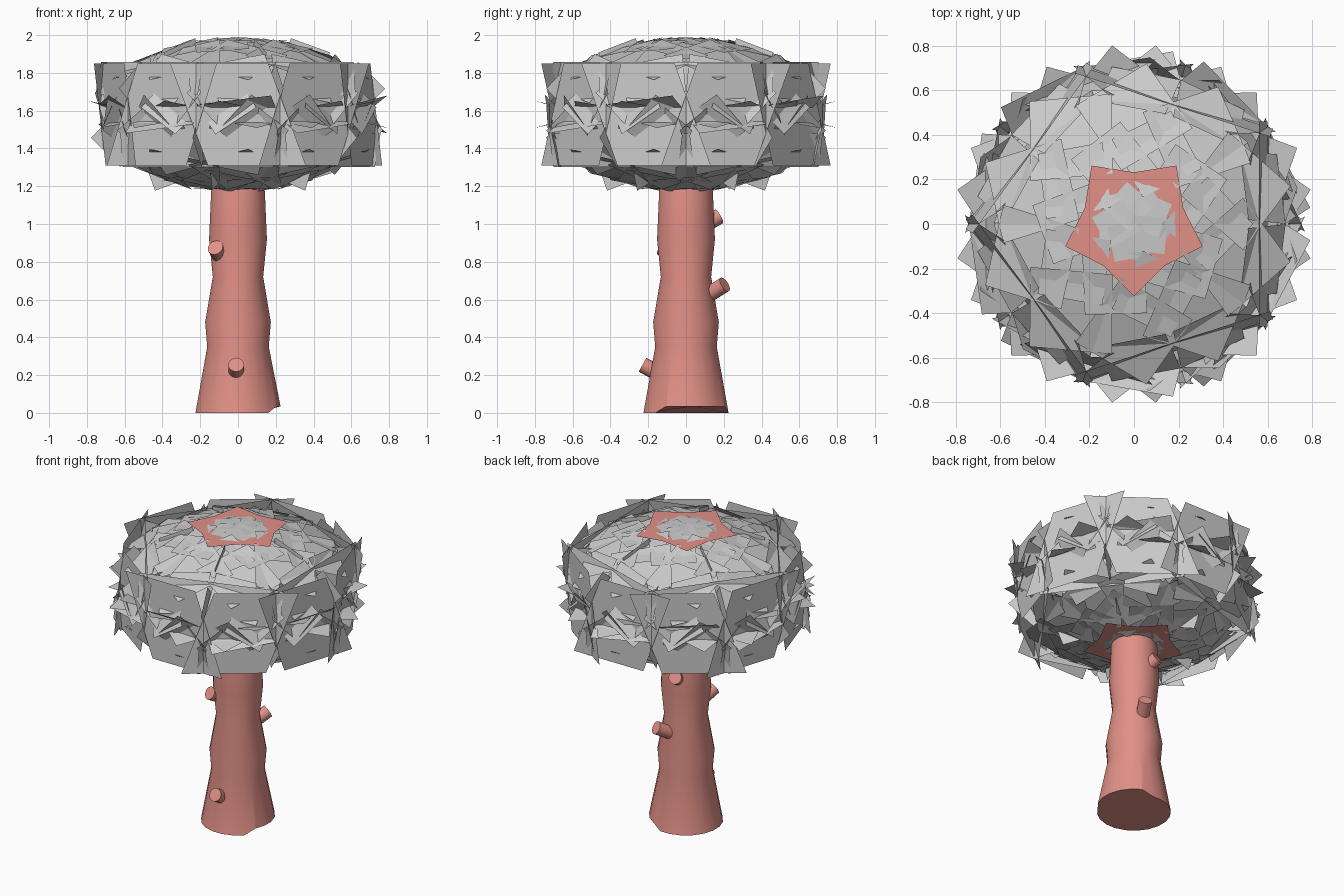
import bpy, bmesh, math
from mathutils import Vector

if "Cube" in bpy.data.objects:
    bpy.data.objects.remove(bpy.data.objects["Cube"])

MID = 1.58  # canopy mid height

pink = bpy.data.materials.new("bark")
pink.diffuse_color = (0.75, 0.28, 0.24, 1)
pink.use_nodes = True
pink.node_tree.nodes["Principled BSDF"].inputs["Base Color"].default_value = pink.diffuse_color


def rad(d):
    return math.radians(d)


def finish(bm, name, mat=None):
    me = bpy.data.meshes.new(name)
    bm.to_mesh(me)
    bm.free()
    ob = bpy.data.objects.new(name, me)
    bpy.context.collection.objects.link(ob)
    if mat:
        me.materials.append(mat)
    return ob


def card(bm, az, r, z, elev, w, h, roll=0, shear=0, turn=0):
    """One flat leaf card; turn swings it about its own vertical axis."""
    a, e = rad(az), rad(elev)
    b = a + rad(turn)
    n = Vector((math.cos(b) * math.cos(e), math.sin(b) * math.cos(e), math.sin(e)))
    t = Vector((-math.sin(b), math.cos(b), 0))
    u = n.cross(t)
    c = Vector((math.cos(a) * r, math.sin(a) * r, z))
    cr, sr = math.cos(rad(roll)), math.sin(rad(roll))
    vs = []
    for i, j in ((-1, -1), (1, -1), (1, 1), (-1, 1)):
        x, y = i * w + j * shear, j * h
        vs.append(bm.verts.new(c + t * (x * cr - y * sr) + u * (x * sr + y * cr)))
    bm.faces.new(vs)


# Trunk: lathed profile with knuckles, base lifted a little on one side
bm = bmesh.new()
N = 20
profile = [(0.228, 0), (0.165, 0.35), (0.176, 0.48), (0.135, 0.72),
           (0.155, 0.92), (0.144, 1.17), (0.14, 1.2)]
rings = []
for r, z in profile:
    ring = []
    for i in range(N):
        a = 2 * math.pi * (i + 0.5) / N
        x, y = r * math.cos(a), r * math.sin(a)
        lift = 0.035 if z == 0 and x > 0.08 and y > -0.12 else 0
        ring.append(bm.verts.new((x, y, z + lift)))
    rings.append(ring)
for lo, hi in zip(rings, rings[1:]):
    for i in range(N):
        k = (i + 1) % N
        bm.faces.new((lo[i], lo[k], hi[k], hi[i]))
bm.faces.new(rings[0][::-1])
bm.faces.new(rings[-1])
trunk = finish(bm, "trunk", pink)
bpy.context.view_layer.objects.active = trunk
trunk.select_set(True)
bpy.ops.object.shade_smooth_by_angle(angle=rad(20))

# Branch stubs: (tip, azimuth)
for i, (tip, az) in enumerate([((-0.01, -0.23, 0.255), 270),
                               ((-0.12, -0.13, 0.875), 250),
                               ((0.08, 0.205, 0.68), 60),
                               ((-0.04, 0.175, 1.04), 105)]):
    d = Vector((math.cos(rad(az)), math.sin(rad(az)), 0.55)).normalized()
    c = Vector(tip) - d * 0.08
    bpy.ops.mesh.primitive_cylinder_add(vertices=14, radius=0.042, depth=0.16, location=c,
                                        rotation=d.to_track_quat('Z', 'Y').to_euler())
    ob = bpy.context.object
    ob.name = f"branch_stub_{i + 1}"
    ob.data.materials.append(pink)
    bpy.ops.object.shade_smooth_by_angle(angle=rad(40))

leaves = bmesh.new()
inner = bmesh.new()

# Upright belt of ten cards, leaning alternately left and right
for k in range(10):
    s = (-1) ** k
    a = 18 + 36 * k
    card(leaves, a, 0.685, MID, 0, 0.26, 0.27, shear=0.10 * s)
    # shards breaking through the belt
    for d in (-1, 1):
        card(leaves, a + 6 * d, 0.67, MID + 0.06 * d * s, 25 * d * s, 0.13, 0.13,
             roll=45 + 8 * d, turn=14 * d)
    card(leaves, a, 0.66, MID - 0.02 * s, 55 * s, 0.20, 0.10, roll=12)

# Upper and lower halves mirror each other, turned by 36 degrees
for s, off in ((1, 180), (-1, 0)):
    for k in range(5):
        a = off + 72 * k
        for d in (-1, 1):
            # near-level cards whose corners make the pointed rim
            card(leaves, a + 11 * d, 0.56, MID + s * 0.01, 104 * s, 0.18, 0.18, roll=45)
            # sloping shoulder cards
            card(leaves, a + 18 * d, 0.48, MID + s * 0.29, 66 * s, 0.19, 0.19, roll=45 + 12 * d)
            card(leaves, a + 20 * d, 0.60, MID + s * 0.19, 38 * s, 0.16, 0.13, roll=14 * d)
            # slanted cards crossing the belt
            card(leaves, a + 9 * d, 0.65, MID + s * 0.10, 20 * s, 0.13, 0.13, roll=40 * d,
                 turn=32 * d)
        # steep long cards along each side of the pentagon
        card(leaves, a + 36, 0.58, MID + s * 0.19, 12 * s, 0.46, 0.09)
        # radial upright spikes
        card(leaves, a + 36, 0.63, MID + s * 0.13, 0, 0.10, 0.11, roll=45, turn=90)
        card(leaves, a, 0.61, MID + s * 0.10, 0, 0.10, 0.16, turn=90)
        # cap cards
        card(leaves, a, 0.28, MID + s * 0.365, 78 * s, 0.14, 0.14, roll=20)
        card(leaves, a + 36, 0.33, MID + s * 0.35, 74 * s, 0.15, 0.15, roll=45)
        card(leaves, a + 36, 0.36, MID + s * 0.30, 0, 0.11, 0.07, roll=20, turn=90)
        # flat inner cards in bark colour around the pole
        card(inner, a + 18, 0.14, MID + s * 0.392, 89 * s, 0.13, 0.13, roll=45)
        card(inner, a, 0.40, MID + s * 0.28, 62 * s, 0.15, 0.15, roll=10)
    # small centre cards
    for k in range(5):
        card(leaves, off + 72 * k, 0.08, MID + s * 0.40, 86 * s, 0.08, 0.08, roll=30)

finish(leaves, "leaf_cards")
finish(inner, "inner_leaf_cards", pink)
